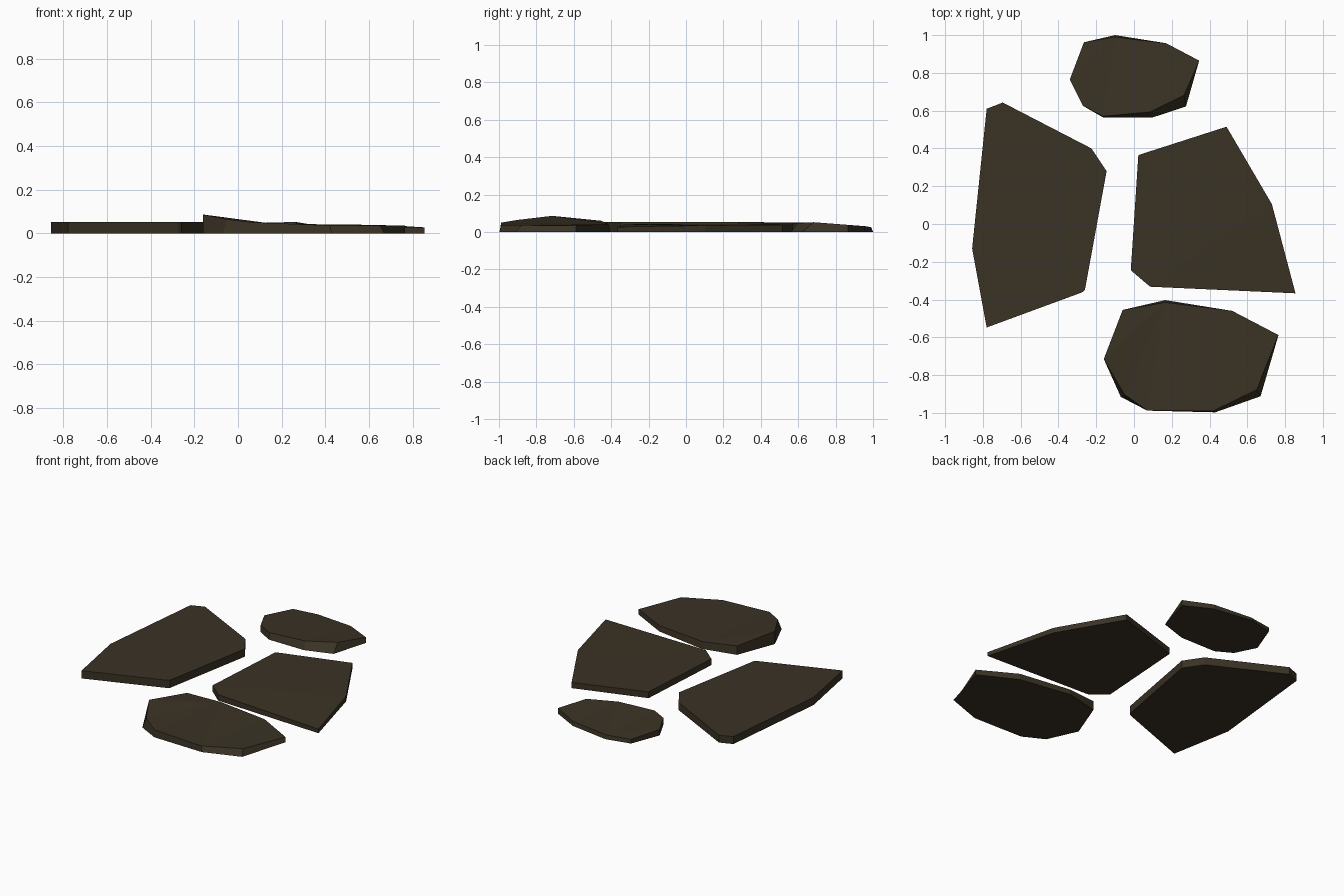
import bpy, bmesh

# One dark brown stone colour
mat = bpy.data.materials.new("dark brown stone")
mat.diffuse_color = (0.042, 0.032, 0.018, 1)


def stone(name, outline):
    """Slab from a ground outline: x, y, top height, optional top shift dx, dy."""
    bm = bmesh.new()
    low, high = [], []
    for x, y, z, *shift in outline:
        dx, dy = shift or (0, 0)
        low.append(bm.verts.new((x, y, 0)))
        high.append(bm.verts.new((x + dx, y + dy, z)))
    n = len(low)
    bm.faces.new(low)
    top = bm.faces.new(high)
    for i in range(n):
        j = (i + 1) % n
        bm.faces.new((low[i], low[j], high[j], high[i]))
    bmesh.ops.triangulate(bm, faces=[top])
    bmesh.ops.recalc_face_normals(bm, faces=bm.faces)
    me = bpy.data.meshes.new(name)
    bm.to_mesh(me)
    bm.free()
    me.materials.append(mat)
    ob = bpy.data.objects.new(name, me)
    bpy.context.collection.objects.link(ob)


# Large left slab
stone("left_stone", [
    (-.78, .61, .05), (-.695, .643, .05), (-.225, .40, .052), (-.145, .28, .052),
    (-.26, -.35, .052), (-.275, -.362, .052), (-.78, -.548, .052), (-.857, -.13, .052)])

# Large right slab, thinner towards its front right corner
stone("right_stone", [
    (.023, .365, .042), (.49, .515, .038), (.73, .105, .035), (.855, -.367, .027),
    (.085, -.332, .04), (-.017, -.245, .042)])

# Front slab, tallest at its left end
stone("front_stone", [
    (-.06, -.455, .06), (.165, -.403, .043, 0, -.012), (.52, -.46, .04),
    (.765, -.588, .035), (.67, -.912, .036, -.02, .035), (.43, -.997, .036, -.01, .008),
    (.07, -.988, .05), (-.07, -.915, .064, .02, .012), (-.16, -.715, .086)])

# Small back slab, leaning down towards the back
stone("back_stone", [
    (-.34, .765, .04), (-.27, .625, .045), (-.165, .565, .046, 0, .005),
    (.095, .563, .047, -.01, .03), (.275, .622, .052, -.01, .06), (.345, .865, .038),
    (.17, .957, .031), (-.1, 1.0, .025, 0, -.01), (-.265, .962, .028)])
